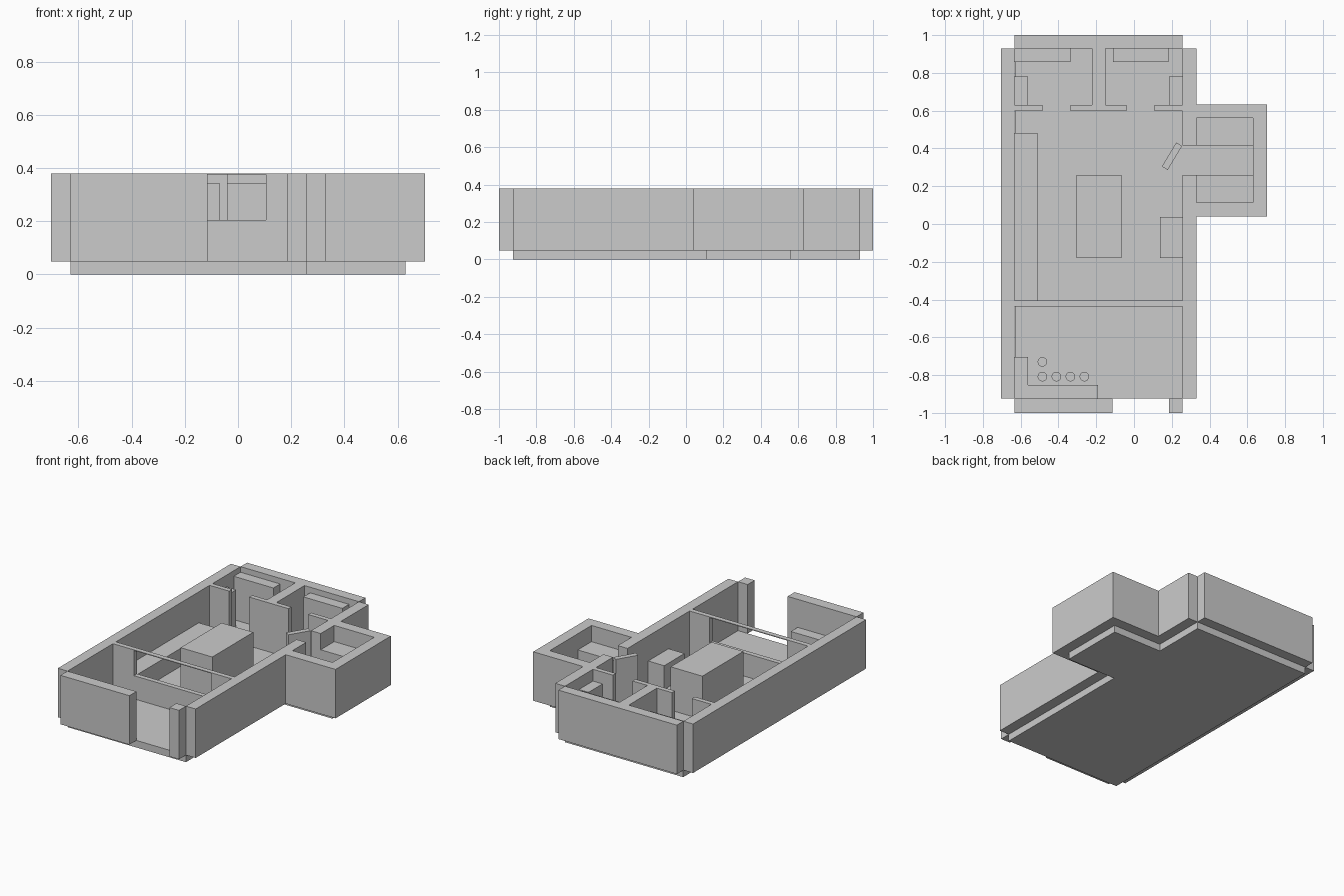
import bpy, bmesh, math
from mathutils import Matrix

if "Cube" in bpy.data.objects:
    bpy.data.objects.remove(bpy.data.objects["Cube"])

FLOOR, TOP = 0.048, 0.38


def box(name, x0, x1, y0, y1, z1=TOP, z0=FLOOR, angle=0.0):
    bm = bmesh.new()
    bmesh.ops.create_cube(bm, size=1)
    bmesh.ops.scale(bm, vec=(x1 - x0, y1 - y0, z1 - z0), verts=bm.verts)
    bmesh.ops.rotate(bm, matrix=Matrix.Rotation(angle, 3, 'Z'), verts=bm.verts)
    return finish(name, bm, ((x0 + x1) / 2, (y0 + y1) / 2, (z0 + z1) / 2))


def finish(name, bm, loc):
    mesh = bpy.data.meshes.new(name)
    bm.to_mesh(mesh)
    bm.free()
    ob = bpy.data.objects.new(name, mesh)
    ob.location = loc
    bpy.context.collection.objects.link(ob)
    return ob


def prism(name, outline, z0, z1):
    bm = bmesh.new()
    face = bm.faces.new([bm.verts.new((x, y, 0)) for x, y in outline])
    ext = bmesh.ops.extrude_face_region(bm, geom=[face])
    verts = [v for v in ext["geom"] if isinstance(v, bmesh.types.BMVert)]
    bmesh.ops.translate(bm, vec=(0, 0, z1 - z0), verts=verts)
    bmesh.ops.recalc_face_normals(bm, faces=bm.faces)
    return finish(name, bm, (0, 0, z0))


# Floor slab with the side room bump-out
prism("floor", [(-.63, -.925), (.257, -.925), (.257, .11), (.63, .11), (.63, .56),
                (.257, .56), (.257, .93), (-.63, .93)], 0, FLOOR)

# Outer walls
box("left_wall", -.704, -.632, -.925, .93)
box("back_wall", -.632, .257, .93, 1.0)
box("front_wall", -.632, -.115, -1.0, -.925)
box("front_wall_stub", .185, .257, -1.0, -.925)
box("right_wall_front", .257, .33, -.925, .26)
box("right_wall_back", .257, .33, .415, .93)

# Side room walls, as one U-shaped profile
prism("side_room_wall", [(.33, .04), (.704, .04), (.704, .632), (.33, .632),
                         (.33, .56), (.63, .56), (.63, .113), (.33, .113)], FLOOR, TOP)

# Back room dividers with two doorways
box("room_divider", -.222, -.152, .63, .93)
for i, (x0, x1) in enumerate([(-.632, -.485), (-.335, -.04), (.108, .257)]):
    box(f"doorway_wall_{i}", x0, x1, .598, .63)

# Front partition with a wide window
box("partition_sill", -.632, .257, -.438, -.405, .205)
box("partition_left", -.632, -.475, -.438, -.405, .375, .205)
box("partition_right", .106, .257, -.438, -.405, .375, .205)
box("partition_rail", -.632, .257, -.438, -.405, TOP, .375)

# Open door leaf
box("door_leaf", .127, .275, .341, .377, angle=math.radians(59))

# Furniture
box("long_bench", -.632, -.51, -.405, .483, .17)
box("centre_block", -.305, -.067, -.18, .26, .342)
box("side_cabinet", .137, .257, -.18, .038, .21)
box("side_room_bench_back", .33, .63, .415, .56, .27)
box("side_room_bench_front", .33, .63, .113, .26, .27)
for side, a, b, c, d in [("left", -.632, -.335, -.632, -.56), ("right", -.11, .182, .185, .257)]:
    box(f"{side}_room_wardrobe", a, b, .858, .93, .342)
    box(f"{side}_room_chest", c, d, .63, .78, .30)

# L-shaped counter and stools
prism("counter", [(-.632, -.925), (-.19, -.925), (-.19, -.852), (-.56, -.852),
                  (-.56, -.703), (-.632, -.703)], FLOOR, .19)
for i, (x, y) in enumerate([(-.485, -.73)] + [(-.485 + .074 * k, -.808) for k in range(4)]):
    bm = bmesh.new()
    bmesh.ops.create_cone(bm, cap_ends=True, segments=32, radius1=.025, radius2=.025, depth=.08)
    stool = finish(f"stool_{i}", bm, (x, y, FLOOR + .04))
    for p in stool.data.polygons:
        p.use_smooth = len(p.vertices) == 4
